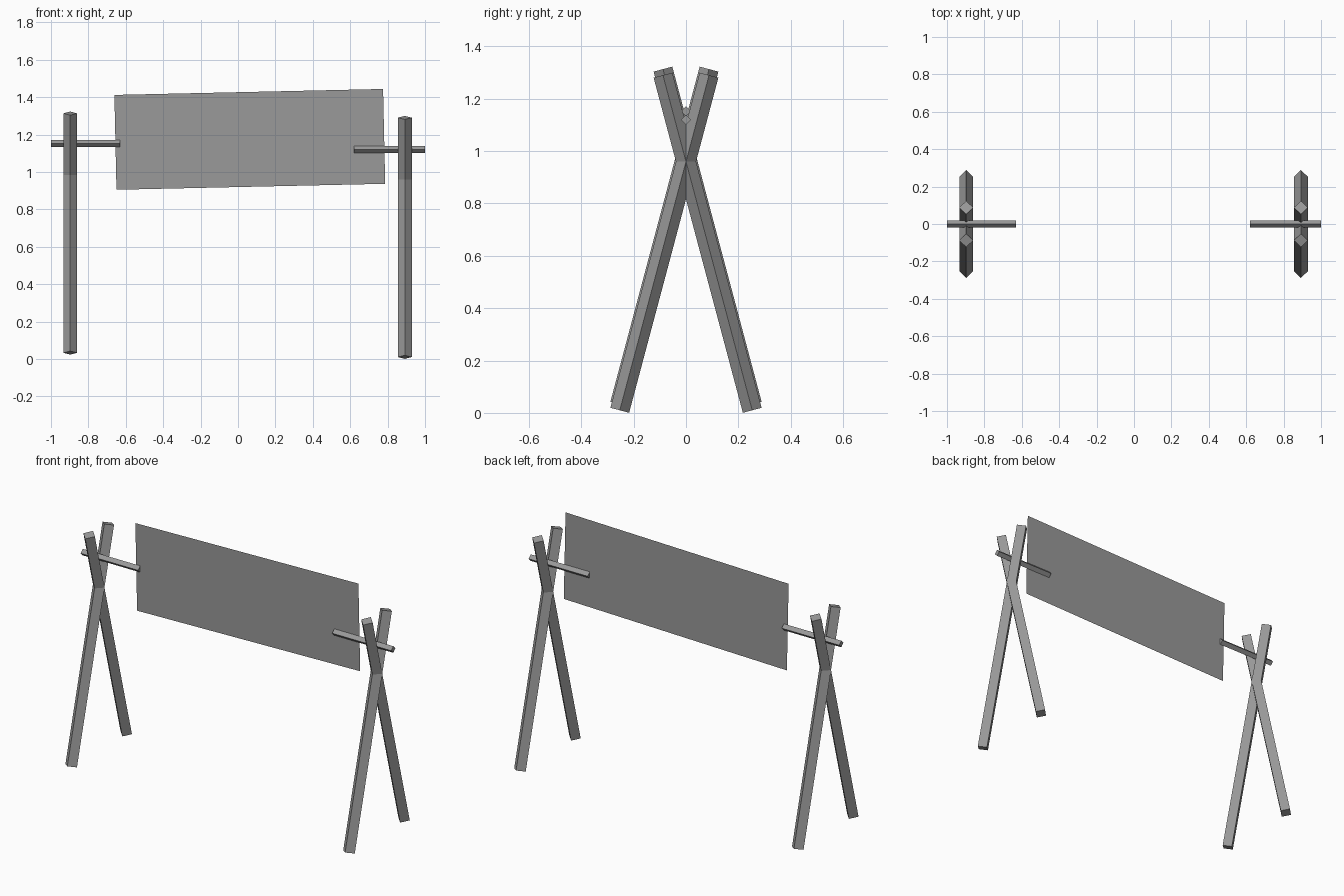
import bpy
import math
from mathutils import Vector

cube = bpy.data.objects.get("Cube")
if cube:
    bpy.data.objects.remove(cube, do_unlink=True)

grey = bpy.data.materials.new("plain_grey")
colour = (0.32, 0.32, 0.32, 1)
grey.diffuse_color = colour
grey.use_nodes = True
grey.node_tree.nodes["Principled BSDF"].inputs["Base Color"].default_value = colour


def beam(name, start, end, radius):
    """Square bar set on edge, running between two points."""
    start, end = Vector(start), Vector(end)
    axis = end - start
    bpy.ops.mesh.primitive_cylinder_add(vertices=4, radius=radius, depth=axis.length,
                                        location=(start + end) / 2)
    bar = bpy.context.object
    bar.name = name
    # Corners stay on the x axis for legs, and on the z axis for rods
    if abs(axis.x) > abs(axis.z):
        bar.rotation_euler.y = math.pi / 2
    else:
        bar.rotation_euler.x = -math.atan2(axis.y, axis.z)
    bar.data.materials.append(grey)
    return bar


# Crossed leg pairs, each carrying a short rod in its fork
for side, x, lift, rod_z, inner, outer in (("right", -0.897, 0.033, 1.152, -0.63, -1.0),
                                           ("left", 0.892, 0.01, 1.12, 0.62, 1.0)):
    for lean, s in (("front", 1), ("back", -1)):
        beam(f"{side}_{lean}_leg", (x, -0.253 * s, lift),
             (x, 0.088 * s, lift + 1.28), 0.037)
    beam(f"{side}_rod", (inner, 0, rod_z), (outer, 0, rod_z), 0.019)

# Thin hanging panel, slightly askew
bpy.ops.mesh.primitive_plane_add(size=1, location=(0.063, 0, 1.174))
panel = bpy.context.object
panel.name = "hanging_panel"
panel.scale = (1.437, 0.507, 1)
panel.rotation_euler = (math.pi / 2, -math.radians(1.27), 0)
panel.data.materials.append(grey)
